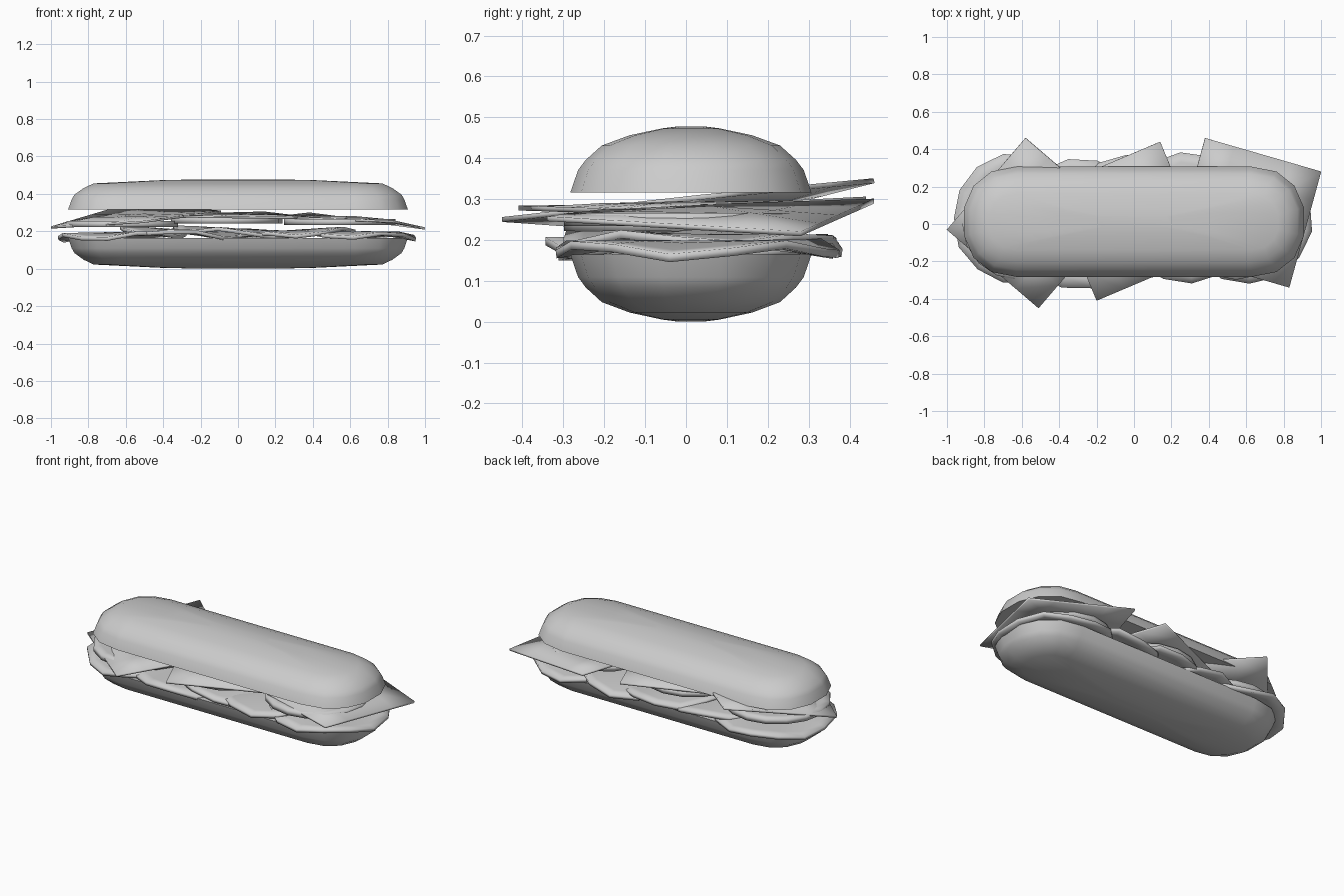
import bpy, bmesh, math, random
from mathutils import Vector

if "Cube" in bpy.data.objects:
    bpy.data.objects.remove(bpy.data.objects["Cube"])

random.seed(4)
CY = 0.012


def finish(bm, name, thickness=0, smooth=40):
    bmesh.ops.recalc_face_normals(bm, faces=bm.faces)
    me = bpy.data.meshes.new(name)
    bm.to_mesh(me)
    bm.free()
    ob = bpy.data.objects.new(name, me)
    bpy.context.collection.objects.link(ob)
    if thickness:
        mod = ob.modifiers.new("thickness", "SOLIDIFY")
        mod.thickness = thickness
        mod.offset = 0
    bpy.ops.object.select_all(action='DESELECT')
    ob.select_set(True)
    bpy.context.view_layer.objects.active = ob
    bpy.ops.object.shade_smooth_by_angle(angle=math.radians(smooth))
    return ob


def bun_ring(hl, hw):
    # Elongated outline with faceted round ends
    rx = 0.29 * hw / 0.295
    pts = []
    for side in (1, -1):
        for i in range(8):
            a = math.radians(-90 + 180 * i / 7)
            c, s = math.cos(a), math.sin(a)
            x = hl - rx + rx * (max(c, 0) ** 0.9)
            y = hw * math.copysign(abs(s) ** 0.9, s)
            pts.append((side * x, side * y))
    return pts


def bun(name, flip):
    profile = [(0.165, 0.915, 0.295), (0.11, 0.895, 0.276), (0.085, 0.88, 0.257),
               (0.05, 0.83, 0.218), (0.025, 0.775, 0.15), (0.008, 0.42, 0.07), (0.003, 0.2, 0.03)]
    bm = bmesh.new()
    rings = []
    for z, hl, hw in profile:
        zz = 0.481 - z if flip else z
        if not flip:
            zz -= 0.003 * (1 - z / 0.165)
        rings.append([bm.verts.new((x, y + CY, zz)) for x, y in bun_ring(hl, hw)])
    for a, b in zip(rings, rings[1:]):
        n = len(a)
        for i in range(n):
            j = (i + 1) % n
            bm.faces.new((a[i], a[j], b[j], b[i]))
    bm.faces.new(rings[0])
    bm.faces.new(rings[-1])
    return finish(bm, name, smooth=50)


def disc(name, cx, cy, z, r, n, thick, wave=0, tilt=0, droop=0, phase=0, jitter=0):
    # Round slice with an optionally wavy, drooping rim
    bm = bmesh.new()
    mid = bm.verts.new((cx, cy, z))
    rings = []
    for f in (0.6, 0.85, 1.0):
        ring = []
        for i in range(n):
            a = 2 * math.pi * i / n + phase
            rr = r * f * (1 + random.uniform(-jitter, jitter))
            x, y = rr * math.cos(a), rr * math.sin(a)
            w = wave * math.sin(4 * a + phase) * max(0, f - 0.5) * 2
            ring.append(bm.verts.new((cx + x, cy + y, z + w + tilt * x - droop * max(0, f - 0.6) * 2.5)))
        rings.append(ring)
    for i in range(n):
        j = (i + 1) % n
        bm.faces.new((mid, rings[0][i], rings[0][j]))
        for a, b in zip(rings, rings[1:]):
            bm.faces.new((a[i], b[i], b[j], a[j]))
    return finish(bm, name, thick)


def cheese(name, corners, zmid, n=4):
    # Square slice; corner heights bend away from a flat middle
    bm = bmesh.new()
    p = [Vector(c) for c in corners]
    grid = []
    for i in range(n + 1):
        row = []
        for j in range(n + 1):
            u, v = i / n, j / n
            co = (p[0] * (1 - u) + p[1] * u) * (1 - v) + (p[3] * (1 - u) + p[2] * u) * v
            k = max(abs(2 * u - 1), abs(2 * v - 1))
            co.z = zmid + (co.z - zmid) * k
            row.append(bm.verts.new(co))
        grid.append(row)
    for i in range(n):
        for j in range(n):
            bm.faces.new((grid[i][j], grid[i + 1][j], grid[i + 1][j + 1], grid[i][j + 1]))
    return finish(bm, name, 0.012)


# Bread halves
bun("bottom_bun", False)
bun("top_bun", True)

# Wavy ham slices, overlapping in a row
hams = [(-0.62, 0.03, 0.186, 0.345, 0.03), (-0.29, 0.005, 0.198, 0.35, -0.06),
        (0.0, 0.035, 0.204, 0.34, -0.05), (0.28, 0.03, 0.196, 0.345, 0.05),
        (0.605, 0.025, 0.19, 0.345, -0.02)]
for i, (x, y, z, r, t) in enumerate(hams):
    disc(f"ham_slice_{i + 1}", x, y, z, r, 14, 0.02, wave=0.016, tilt=t,
         droop=0.012, phase=i * 1.3, jitter=0.025)

# Tomato slices
for i, (x, y, z) in enumerate([(-0.62, 0.0, 0.238), (-0.06, 0.01, 0.258), (0.545, 0.0, 0.25)]):
    disc(f"tomato_slice_{i + 1}", x, y, z, 0.298, 16, 0.032)

# Square cheese slices with bent corners
cheese("cheese_left", [(-1.0, -0.03, 0.22), (-0.51, -0.45, 0.25),
                       (-0.09, 0.04, 0.305), (-0.58, 0.46, 0.345)], 0.285)
cheese("cheese_middle", [(-0.45, 0.19, 0.285), (-0.2, -0.41, 0.278),
                         (0.39, -0.16, 0.27), (0.14, 0.44, 0.30)], 0.29)
cheese("cheese_right", [(0.21, -0.16, 0.275), (0.83, -0.34, 0.252),
                        (1.0, 0.28, 0.215), (0.38, 0.46, 0.295)], 0.277)
